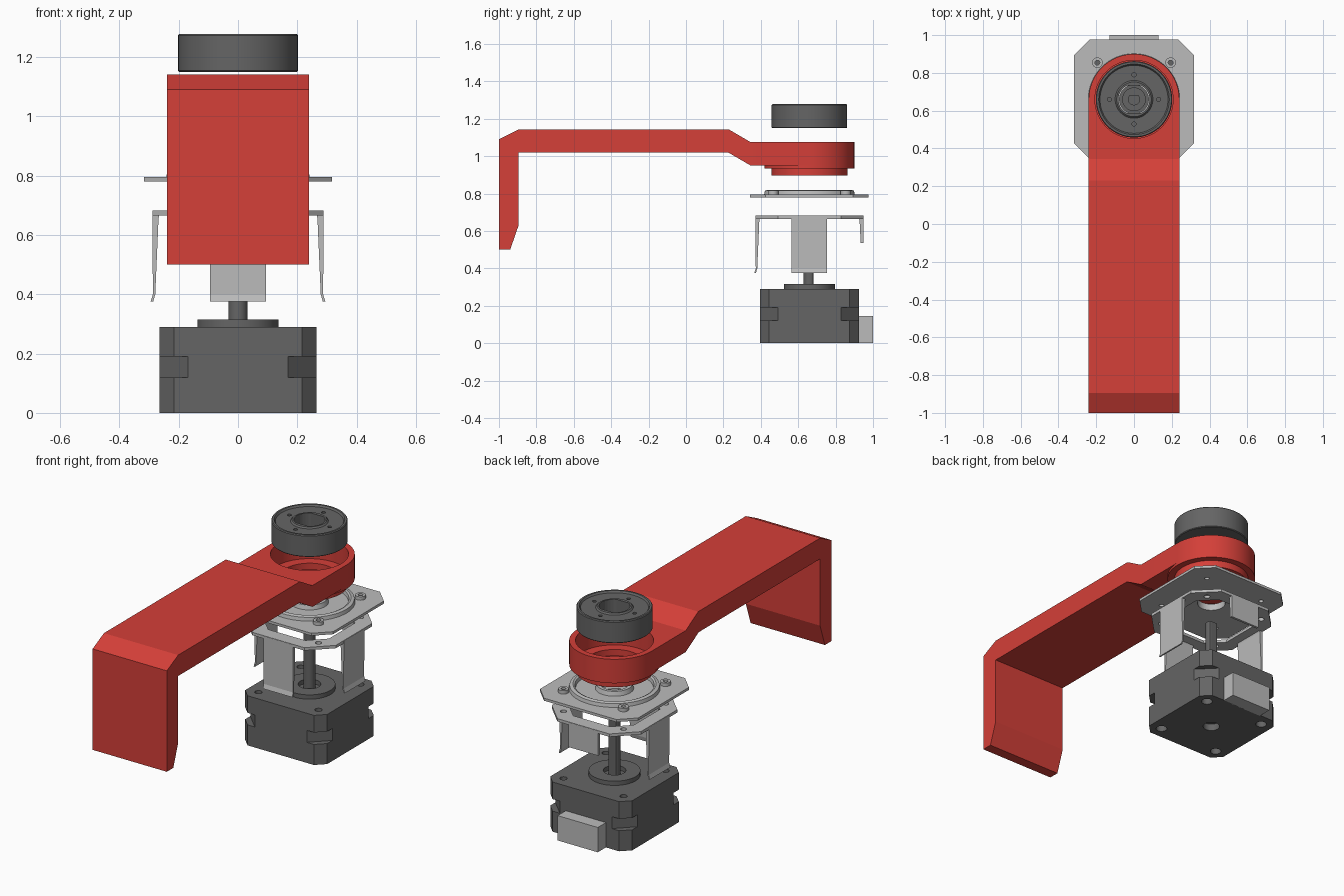
import bpy, bmesh, math
from mathutils import Vector, Matrix

if "Cube" in bpy.data.objects:
    bpy.data.objects.remove(bpy.data.objects["Cube"])

CY = 0.66      # y of the motor axis
BOLT = 0.194   # bolt hole offset from the axis


def material(name, rgb):
    m = bpy.data.materials.new(name)
    m.use_nodes = True
    m.diffuse_color = (*rgb, 1)
    m.node_tree.nodes["Principled BSDF"].inputs["Base Color"].default_value = (*rgb, 1)
    return m


RED = material("red", (0.66, 0.05, 0.04))
DARK = material("dark grey", (0.13, 0.13, 0.13))
LIGHT = material("light grey", (0.50, 0.50, 0.50))


def finish(name, bm, mat):
    bmesh.ops.recalc_face_normals(bm, faces=bm.faces)
    me = bpy.data.meshes.new(name)
    bm.to_mesh(me)
    bm.free()
    me.materials.append(mat)
    ob = bpy.data.objects.new(name, me)
    bpy.context.collection.objects.link(ob)
    return ob


def activate(ob):
    bpy.ops.object.select_all(action='DESELECT')
    ob.select_set(True)
    bpy.context.view_layer.objects.active = ob


def smooth(ob):
    activate(ob)
    bpy.ops.object.shade_smooth_by_angle(angle=math.radians(30))
    return ob


def circle(r, x=0, y=CY, n=32, ymin=-9, ymax=9):
    """Circle outline, optionally flattened at ymin and ymax."""
    pts = []
    for i in range(n):
        a = 2 * math.pi * (i + 0.5) / n
        pts.append((x + r * math.cos(a), y + max(ymin, min(ymax, r * math.sin(a)))))
    return pts


def octagon(h, c):
    """Square outline of half width h with corners cut by c."""
    k = h - c
    pts = [(h, -k), (h, k), (k, h), (-k, h), (-h, k), (-h, -k), (-k, -h), (k, -h)]
    return [(x, y + CY) for x, y in pts]


def prism(name, pts, lo, hi, mat, along="z"):
    """Extrude an outline along z (points are x, y) or along x (points are y, z)."""
    def place(p, t):
        return (p[0], p[1], t) if along == "z" else (t, p[0], p[1])
    bm = bmesh.new()
    a = [bm.verts.new(place(p, lo)) for p in pts]
    b = [bm.verts.new(place(p, hi)) for p in pts]
    bm.faces.new(a)
    bm.faces.new(b)
    for i in range(len(pts)):
        j = (i + 1) % len(pts)
        bm.faces.new((a[i], a[j], b[j], b[i]))
    return finish(name, bm, mat)


def lathe(name, profile, mat, n=64):
    """Spin a closed (radius, z) profile around the motor axis."""
    bm = bmesh.new()
    rings = []
    for i in range(n):
        a = 2 * math.pi * i / n
        rings.append([bm.verts.new((r * math.cos(a), CY + r * math.sin(a), z))
                      for r, z in profile])
    m = len(profile)
    for i in range(n):
        p, q = rings[i], rings[(i + 1) % n]
        for k in range(m):
            l = (k + 1) % m
            bm.faces.new((p[k], q[k], q[l], p[l]))
    return smooth(finish(name, bm, mat))


def cut(ob, pts, lo, hi):
    """Subtract a vertical prism from an object."""
    tool = prism("cutter", pts, lo, hi, ob.data.materials[0])
    tool.hide_render = True
    mod = ob.modifiers.new("cut", 'BOOLEAN')
    mod.operation = 'DIFFERENCE'
    mod.solver = 'EXACT'
    mod.object = tool
    activate(ob)
    bpy.ops.object.modifier_apply(modifier=mod.name)
    bpy.data.objects.remove(tool)


def corners(d=BOLT):
    return [(sx * d, CY + sy * d) for sx in (-1, 1) for sy in (-1, 1)]


# Motor body: stacked sections, the middle one with deeper corner cuts
sections = {"motor_base": (0, 0.12, 0.05), "motor_waist": (0.12, 0.19, 0.097),
            "motor_cap": (0.19, 0.29, 0.05)}
motor = {k: prism(k, octagon(0.265, c), lo, hi, DARK)
         for k, (lo, hi, c) in sections.items()}
for x, y in corners():
    cut(motor["motor_base"], circle(0.03, x, y, 20), -0.1, 0.04)
    cut(motor["motor_cap"], circle(0.02, x, y, 20), 0.25, 0.4)
cut(motor["motor_base"], circle(0.045), -0.1, 0.04)
for ob in motor.values():
    smooth(ob)

# Motor boss, shaft and plug
lathe("motor_boss", [(0.06, 0.28), (0.137, 0.28), (0.137, 0.315), (0.06, 0.315)], DARK)
smooth(prism("motor_shaft", circle(0.032, ymax=0.022), 0.28, 0.65, DARK))
prism("motor_plug", [(-0.13, 0.92), (0.13, 0.92), (0.13, 1.0), (-0.13, 1.0)],
      0.0, 0.145, LIGHT)

# Clip bracket: open plate with four bent legs
clip = prism("clip_plate", octagon(0.288, 0.12), 0.665, 0.682, LIGHT)
cut(clip, octagon(0.21, 0.09), 0.6, 0.75)
for x, y in corners():
    cut(clip, circle(0.017, x, y, 20), 0.6, 0.75)
smooth(clip)
long_leg = [(0.262, 0.68), (0.289, 0.68), (0.287, 0.40), (0.295, 0.375),
            (0.286, 0.375), (0.279, 0.40), (0.268, 0.655)]
short_leg = [(0.262, 0.68), (0.289, 0.68), (0.288, 0.535), (0.274, 0.535), (0.268, 0.655)]
names = ["back", "right", "front", "left"]
for i, side in enumerate(names):
    leg = prism("clip_leg_" + side, short_leg if side == "back" else long_leg,
                -0.095, 0.095, LIGHT, along="x")
    leg.data.transform(Matrix.Translation((0, CY, 0)) @ Matrix.Rotation(i * math.pi / 2, 4, 'Z'))

# Mounting flange: plate, raised ring, central hub and corner bosses
flange = prism("flange_plate", octagon(0.317, 0.083), 0.78, 0.795, LIGHT)
cut(flange, circle(0.076, n=48), 0.7, 0.9)
for x, y in corners():
    cut(flange, circle(0.013, x, y, 20), 0.7, 0.9)
smooth(flange)
lathe("flange_ring", [(0.205, 0.79), (0.243, 0.79), (0.238, 0.815), (0.22, 0.82),
                      (0.21, 0.815)], LIGHT)
lathe("flange_hub", [(0.076, 0.785), (0.105, 0.785), (0.095, 0.82), (0.076, 0.82)], LIGHT)
for i, (x, y) in enumerate(corners()):
    boss = prism("flange_boss_%d" % (i + 1), circle(0.028, x, y, 24), 0.79, 0.815, LIGHT)
    cut(boss, circle(0.013, x, y, 20), 0.7, 0.9)
    smooth(boss)

# Arm: bent beam, rounded head and stepped collar under it
beam = [(-1, 0.50), (-1, 1.09), (-0.895, 1.142), (0.23, 1.142), (0.345, 1.075),
        (0.345, 0.95), (0.225, 1.02), (-0.895, 1.02), (-0.895, 0.63), (-0.94, 0.50)]
prism("arm_beam", beam, -0.24, 0.24, RED, along="x")
half = [(0.24 * math.cos(a), CY + 0.24 * math.sin(a))
        for a in (math.pi * i / 32 for i in range(33))]
head = prism("arm_head", [(-0.24, 0.345), (0.24, 0.345)] + half, 0.95, 1.075, RED)
cut(head, circle(0.207, n=64), 0.9, 1.2)
smooth(head)
lathe("arm_collar", [(0.09, 0.895), (0.203, 0.895), (0.203, 0.935), (0.24, 0.935),
                     (0.24, 0.951), (0.15, 0.951), (0.15, 0.915), (0.09, 0.915)], RED)

# Knob: shallow dished disc with a flat-sided bore and four small holes
knob = lathe("knob", [(0.07, 1.15), (0.198, 1.15), (0.202, 1.154), (0.202, 1.273),
                      (0.198, 1.278), (0.187, 1.278), (0.18, 1.268), (0.1, 1.268),
                      (0.092, 1.276), (0.07, 1.276)], DARK)
cut(knob, circle(0.083, ymin=-0.072, ymax=0.072), 1.1, 1.3)
for i in range(4):
    a = i * math.pi / 2
    cut(knob, circle(0.011, 0.13 * math.cos(a), CY + 0.13 * math.sin(a), 16), 1.22, 1.3)
smooth(knob)
